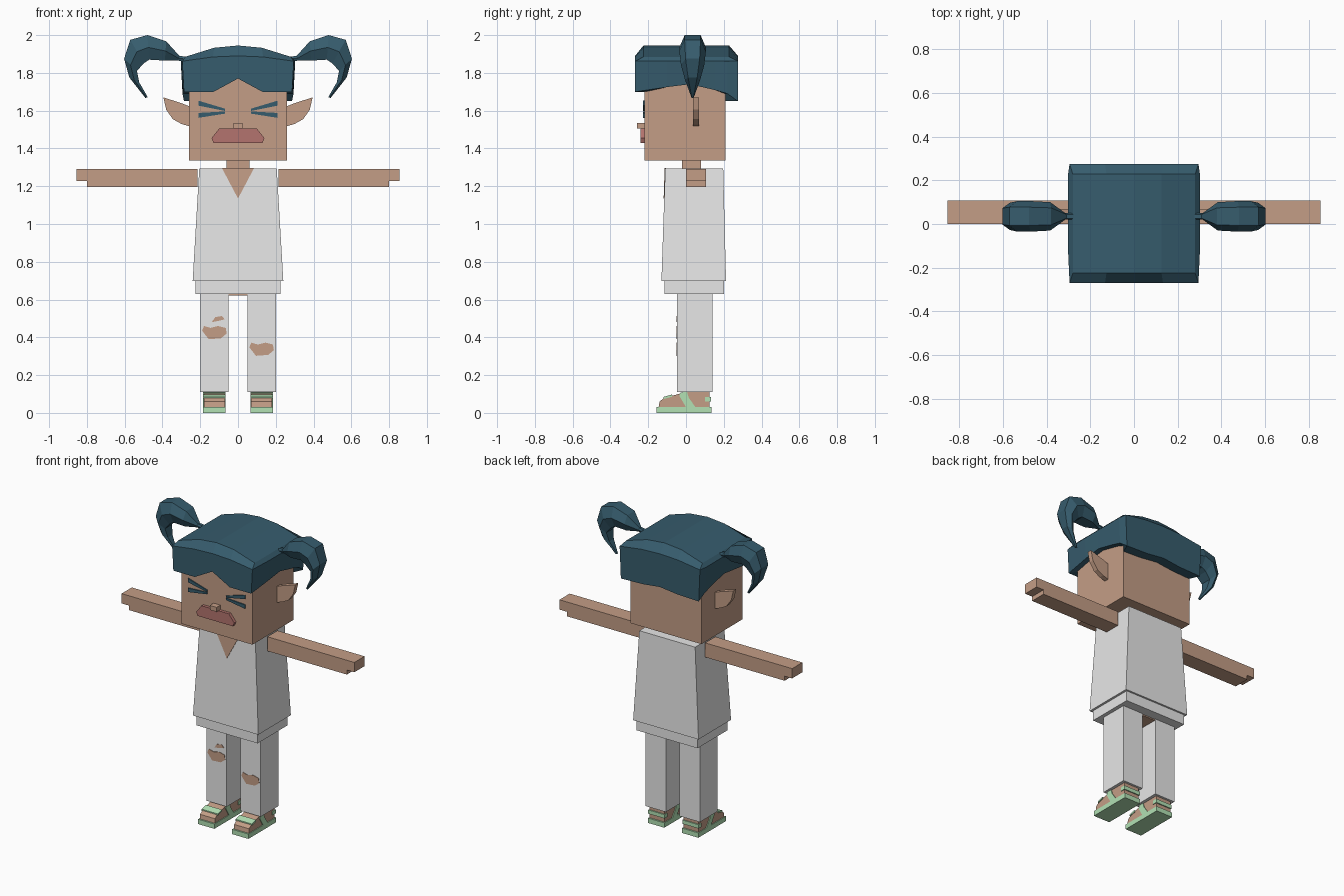
import bpy, bmesh
from mathutils import Vector

cube = bpy.data.objects.get("Cube")
if cube:
    bpy.data.objects.remove(cube, do_unlink=True)


def material(name, rgb):
    m = bpy.data.materials.new(name)
    m.use_nodes = True
    m.diffuse_color = (*rgb, 1)
    m.node_tree.nodes["Principled BSDF"].inputs["Base Color"].default_value = (*rgb, 1)
    return m


SKIN = material("skin", (0.55, 0.34, 0.24))
HAIR = material("dark_teal_hair", (0.037, 0.107, 0.153))
CLOTH = material("white_cloth", (0.8, 0.8, 0.8))
LIPS = material("lip_red", (0.456, 0.174, 0.156))
GREEN = material("sandal_green", (0.445, 0.753, 0.456))


def finish(name, bm, mat):
    bmesh.ops.recalc_face_normals(bm, faces=bm.faces)
    me = bpy.data.meshes.new(name)
    bm.to_mesh(me)
    bm.free()
    me.materials.append(mat)
    ob = bpy.data.objects.new(name, me)
    bpy.context.collection.objects.link(ob)
    return ob


def loft(name, rings, mat, cap=True):
    """Join equal rings of points with quads."""
    bm = bmesh.new()
    rows = [[bm.verts.new(p) for p in r] for r in rings]
    n = len(rows[0])
    for a, b in zip(rows, rows[1:]):
        for i in range(n):
            j = (i + 1) % n
            bm.faces.new((a[i], a[j], b[j], b[i]))
    if cap:
        bm.faces.new(rows[0])
        bm.faces.new(rows[-1])
    return finish(name, bm, mat)


def prism_y(name, pts, y0, y1, mat):
    return loft(name, [[(x, y, z) for x, z in pts] for y in (y0, y1)], mat)


def prism_x(name, pts, x0, x1, mat):
    return loft(name, [[(x, y, z) for y, z in pts] for x in (x0, x1)], mat)


def rect(x0, x1, y0, y1, z):
    return [(x0, y0, z), (x1, y0, z), (x1, y1, z), (x0, y1, z)]


def box(name, x0, x1, y0, y1, z0, z1, mat):
    return loft(name, [rect(x0, x1, y0, y1, z0), rect(x0, x1, y0, y1, z1)], mat)


def flip(pts, s):
    return [(s * x, z) for x, z in pts]


# Head, neck and face
box("head", -0.26, 0.26, -0.22, 0.21, 1.335, 1.84, SKIN)
box("neck", -0.06, 0.06, -0.02, 0.08, 1.27, 1.34, SKIN)
box("nose", -0.025, 0.025, -0.26, -0.21, 1.505, 1.535, SKIN)
prism_y("mouth", [(-0.13, 1.43), (0.13, 1.43), (0.14, 1.455), (0.10, 1.505),
                  (-0.10, 1.505), (-0.14, 1.455)], -0.24, -0.21, LIPS)

# Hair cap: skirt with a wavy lower edge, bevelled rim and arched crown
W = 0.295
ARCH = [(-1, 0), (-0.45, 0.8), (0, 1), (0.45, 0.8), (1, 0)]
FRINGE = [1.70, 1.70, 1.77, 1.70, 1.70]
NAPE = [1.65, 1.655, 1.67, 1.655, 1.65]
SIDE = [(-0.10, 1.725), (0.02, 1.74), (0.15, 1.71), (0.22, 1.69)]
edge = [(W * t, -0.27, z, h) for (t, h), z in zip(ARCH, FRINGE)]
edge += [(W + 0.008, y, z, 0) for y, z in SIDE]
edge += [(-W * t, 0.275, z, h) for (t, h), z in zip(ARCH, NAPE)]
edge += [(-W - 0.008, y, z, 0) for y, z in reversed(SIDE)]


def clamp(v, lo, hi):
    return max(lo, min(hi, v))


bm = bmesh.new()
inner = [bm.verts.new((clamp(x, -0.255, 0.255), clamp(y, -0.215, 0.205), z)) for x, y, z, h in edge]
lower = [bm.verts.new((x * 0.97, y, z)) for x, y, z, h in edge]
rim = [bm.verts.new((x, y, 1.862 + 0.028 * h)) for x, y, z, h in edge]
crown_f = [bm.verts.new((0.28 * t, -0.225, 1.885 + 0.06 * h)) for t, h in ARCH]
crown_b = [bm.verts.new((0.28 * t, 0.228, 1.885 + 0.06 * h)) for t, h in ARCH]
for i in range(len(edge)):
    j = (i + 1) % len(edge)
    bm.faces.new((inner[i], inner[j], lower[j], lower[i]))
    bm.faces.new((lower[i], lower[j], rim[j], rim[i]))
rim_b = rim[9:14][::-1]
for i in range(4):
    bm.faces.new((rim[i], rim[i + 1], crown_f[i + 1], crown_f[i]))
    bm.faces.new((crown_f[i], crown_f[i + 1], crown_b[i + 1], crown_b[i]))
    bm.faces.new((crown_b[i], crown_b[i + 1], rim_b[i + 1], rim_b[i]))
bm.faces.new(rim[4:10] + [crown_b[4], crown_f[4]])
bm.faces.new(rim[13:] + [rim[0], crown_f[0], crown_b[0]])
finish("hair_cap", bm, HAIR)

# Pigtail sections: outer point, inner point, half width
TAIL = [((0.27, 1.885), (0.27, 1.86), 0.015), ((0.31, 1.89), (0.32, 1.865), 0.015),
        ((0.38, 1.967), (0.387, 1.865), 0.065), ((0.48, 2.0), (0.47, 1.87), 0.07),
        ((0.57, 1.975), (0.50, 1.85), 0.07), ((0.603, 1.875), (0.535, 1.81), 0.062),
        ((0.575, 1.775), (0.523, 1.75), 0.04), ((0.49, 1.667), (0.478, 1.672), 0.006)]

for s, side in ((-1, "right"), (1, "left")):
    rings = []
    for (ox, oz), (ix, iz), w in TAIL:
        o, i = Vector((s * ox, 0.035, oz)), Vector((s * ix, 0.035, iz))
        m, y = (o + i) / 2, Vector((0, w, 0))
        rings.append([o - y * 0.6, o + y * 0.6, m + y, i + y * 0.6, i - y * 0.6, m - y])
    loft(side + "_pigtail", rings, HAIR)

    # Pointed ear
    prism_y(side + "_ear", flip([(0.25, 1.515), (0.30, 1.53), (0.345, 1.555), (0.38, 1.605),
                                 (0.395, 1.67), (0.30, 1.64), (0.25, 1.62)], s), 0.037, 0.068, SKIN)

    # Squeezed-shut eye made of two slanted bars
    for part, z in (("upper", 1.64), ("lower", 1.575)):
        tip = 1.605 if part == "upper" else 1.59
        prism_y(f"{side}_eye_{part}", flip([(0.07, tip - 0.006), (0.07, tip + 0.006), (0.21, z + 0.013),
                                            (0.21, z - 0.013)], s), -0.227, -0.219, HAIR)

    # Arm with a thinner hand end
    prism_y(side + "_arm", flip([(0.215, 1.197), (0.80, 1.197), (0.80, 1.227), (0.855, 1.227),
                                 (0.855, 1.292), (0.215, 1.292)], s), 0.0, 0.107, SKIN)

    # Trouser leg
    x0, x1 = sorted((s * 0.05, s * 0.20))
    box(side + "_leg", x0, x1, -0.047, 0.14, 0.11, 0.66, CLOTH)

    # Foot and sandal
    x0, x1 = sorted((s * 0.065, s * 0.185))
    a, b = x0 + 0.005, x1 - 0.005
    box(side + "_sole", x0, x1, -0.155, 0.135, 0, 0.032, GREEN)
    prism_x(side + "_foot", [(-0.145, 0.03), (-0.14, 0.06), (-0.115, 0.08), (-0.02, 0.105),
                             (0.0, 0.13), (0.125, 0.13), (0.125, 0.03)], a, b, SKIN)
    prism_x(side + "_toe_strap", [(-0.118, 0.074), (-0.118, 0.085), (-0.075, 0.097),
                                  (-0.075, 0.085)], x0, x1, GREEN)
    prism_x(side + "_instep_strap", [(0.0, 0.03), (-0.035, 0.09), (-0.03, 0.108), (0.005, 0.112),
                                     (0.015, 0.08), (0.05, 0.03)], x0, x1, GREEN)
    box(side + "_heel_strap", x0, x1, 0.10, 0.132, 0.06, 0.085, GREEN)

# Shirt, hem and hips
loft("shirt", [rect(-0.24, 0.24, -0.13, 0.212, 0.697),
               rect(-0.205, 0.205, -0.11, 0.197, 1.295)], CLOTH)
box("shirt_hem", -0.225, 0.225, -0.115, 0.20, 0.63, 0.70, CLOTH)
box("hips", -0.19, 0.19, -0.04, 0.135, 0.622, 0.66, SKIN)


# Open collar lying on the sloping shirt front
def on_shirt(x, z, d):
    return (x, -0.11 - 0.02 * (1.295 - z) / 0.598 - d, z)


COLLAR = [(-0.085, 1.296), (0.085, 1.296), (0, 1.135)]
loft("collar_skin", [[on_shirt(x, z, d) for x, z in COLLAR] for d in (-0.003, 0.003)], SKIN)

# Torn knee holes
TEAR = [(-0.065, 0.01), (-0.055, 0.035), (-0.02, 0.025), (0.02, 0.035), (0.06, 0.025),
        (0.065, -0.005), (0.035, -0.03), (-0.03, -0.035)]
SLIT = [(-0.035, -0.015), (-0.015, 0.012), (0.02, 0.018), (0.035, 0.0), (0.0, -0.008)]
for name, pts, cx, cz in (("right_knee_tear", TEAR, -0.125, 0.425),
                          ("right_thigh_slit", SLIT, -0.105, 0.495),
                          ("left_knee_tear", TEAR, 0.125, 0.337)):
    prism_y(name, [(cx + x, cz + z) for x, z in pts], -0.050, -0.044, SKIN)
